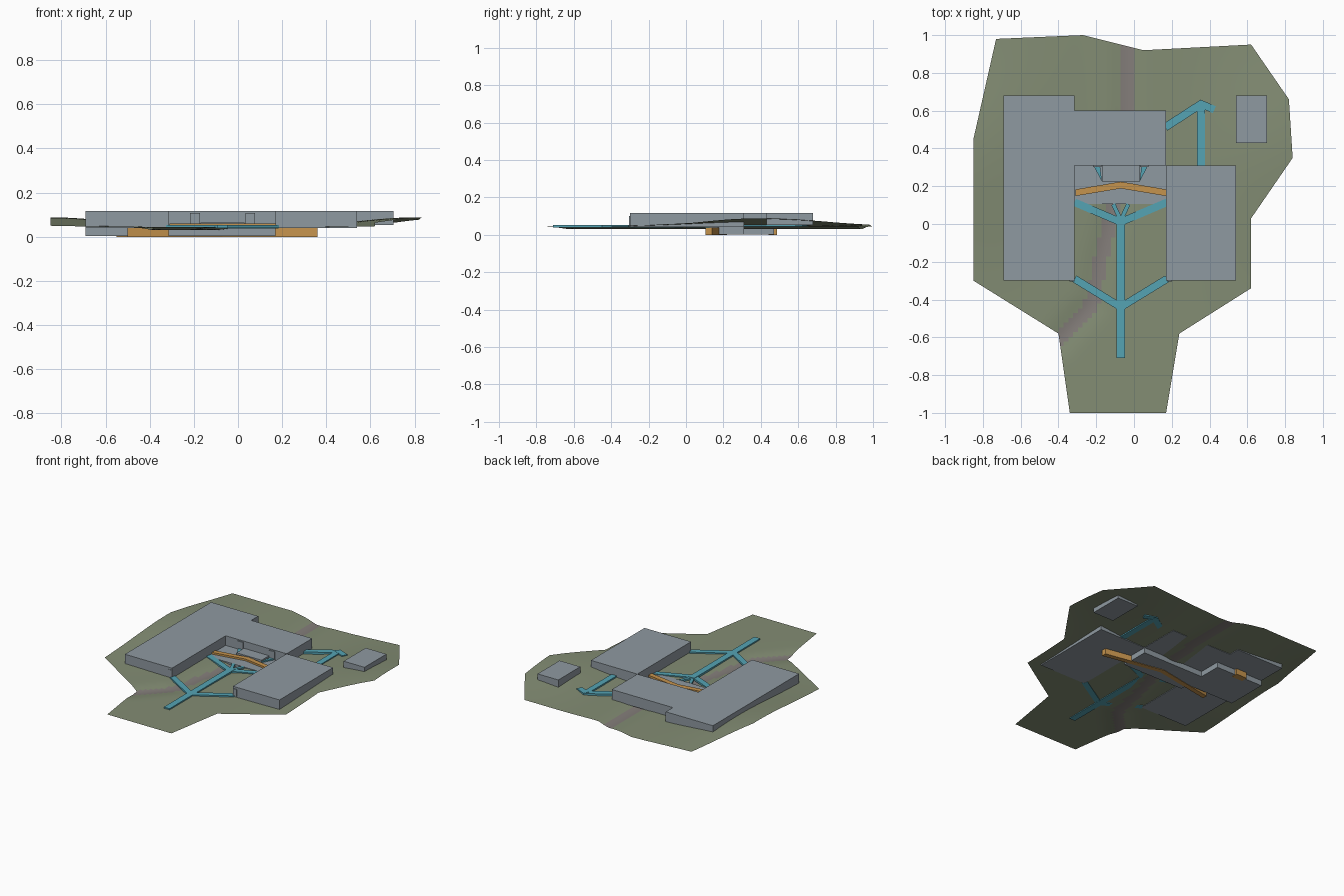
import bpy, bmesh, math
from mathutils import Vector

if "Cube" in bpy.data.objects:
    bpy.data.objects.remove(bpy.data.objects["Cube"])


def material(name, rgb):
    m = bpy.data.materials.new(name)
    m.diffuse_color = (*rgb, 1)
    m.use_nodes = True
    m.node_tree.nodes["Principled BSDF"].inputs["Base Color"].default_value = m.diffuse_color
    return m


GRASS = material("grass green", (0.227, 0.266, 0.174))
STREAM = material("stream brown grey", (0.23, 0.208, 0.195))
GREY = material("building grey", (0.275, 0.32, 0.355))
BLUE = material("path blue", (0.09, 0.366, 0.456))
ORANGE = material("corridor orange", (0.558, 0.292, 0.074))


def finish(bm, name, mats):
    me = bpy.data.meshes.new(name)
    bm.to_mesh(me)
    bm.free()
    for m in mats:
        me.materials.append(m)
    ob = bpy.data.objects.new(name, me)
    bpy.context.collection.objects.link(ob)
    return ob


def prism(name, pts, z0, z1, mat):
    """Flat polygon raised from z0 to z1."""
    bm = bmesh.new()
    face = bm.faces.new([bm.verts.new((x, y, z0)) for x, y in pts])
    ext = bmesh.ops.extrude_face_region(bm, geom=[face])
    verts = [v for v in ext["geom"] if isinstance(v, bmesh.types.BMVert)]
    bmesh.ops.translate(bm, verts=verts, vec=(0, 0, z1 - z0))
    bmesh.ops.recalc_face_normals(bm, faces=bm.faces)
    return finish(bm, name, [mat])


def box(name, x0, x1, y0, y1, z0, z1, mat):
    return prism(name, [(x0, y0), (x1, y0), (x1, y1), (x0, y1)], z0, z1, mat)


def strip(name, a, b, width, z0, z1, mat):
    """Straight walkway from a to b."""
    a, b = Vector(a), Vector(b)
    d = (b - a).normalized() * width / 2
    n = Vector((-d.y, d.x))
    return prism(name, [a - n, b - n, b + n, a + n], z0, z1, mat)


# Terrain sheet with raised flanks and a shallow stream bed
STREAM_LINE = [Vector(p) for p in [(-0.035, 1.0), (-0.035, 0.6), (-0.1, 0.1),
                                   (-0.18, -0.2), (-0.22, -0.42), (-0.40, -0.62)]]
OUTLINE = [(-0.34, -1), (0.17, -1), (0.24, -0.58), (0.62, -0.34), (0.62, 0.03),
           (0.84, 0.35), (0.82, 0.66), (0.62, 0.95), (0.05, 0.92), (-0.27, 1),
           (-0.73, 0.98), (-0.85, 0.45), (-0.85, -0.3), (-0.4, -0.58)]


def stream_distance(p):
    best = 9
    for a, b in zip(STREAM_LINE, STREAM_LINE[1:]):
        t = max(0, min(1, (p - a).dot(b - a) / (b - a).length_squared))
        best = min(best, (p - a.lerp(b, t)).length)
    return best


def ground(x, y):
    t = max(0, min(1, (abs(x + 0.02) - 0.22) / 0.6))
    hill = 0.044 * t * t * (3 - 2 * t) * math.exp(-((y - 0.4) / 0.5) ** 2)
    return 0.044 + hill - 0.013 * math.exp(-(stream_distance(Vector((x, y))) / 0.07) ** 2)


bm = bmesh.new()
bm.faces.new([bm.verts.new((x, y, 0)) for x, y in OUTLINE])
for axis, count in (((1, 0, 0), 34), ((0, 1, 0), 40)):
    for i in range(-count, count + 1):
        co = Vector(axis) * (i * 0.025 + 0.003)
        bmesh.ops.bisect_plane(bm, geom=bm.verts[:] + bm.edges[:] + bm.faces[:],
                               plane_co=co, plane_no=axis)
for f in bm.faces:
    f.material_index = int(stream_distance(f.calc_center_median().xy) < 0.037)
    f.smooth = True
for v in bm.verts:
    v.co.z = ground(v.co.x, v.co.y)
bmesh.ops.recalc_face_normals(bm, faces=bm.faces)
if sum(f.normal.z for f in bm.faces) < 0:
    bmesh.ops.reverse_faces(bm, faces=bm.faces)
finish(bm, "terrain", [GRASS, STREAM])

# Main flat-roofed blocks
prism("left_and_rear_block", [(-0.69, -0.3), (-0.315, -0.3), (-0.315, 0.31), (0.17, 0.31),
                              (0.17, 0.6), (-0.315, 0.6), (-0.315, 0.68), (-0.69, 0.68)],
      0.041, 0.116, GREY)
box("right_block", 0.17, 0.54, -0.3, 0.31, 0.041, 0.116, GREY)
box("outbuilding", 0.54, 0.705, 0.43, 0.68, 0.053, 0.116, GREY)

# Lower storey below the courtyard and left block
prism("lower_storey", [(0.17, 0.105), (0.17, 0.31), (-0.315, 0.31), (-0.315, 0.47),
                       (-0.69, 0.47), (-0.69, 0.17), (-0.315, 0.17), (-0.315, 0.105)],
      0.003, 0.047, GREY)
box("lower_entrance", -0.55, -0.465, 0.44, 0.487, 0, 0.042, ORANGE)

# Bent corridor crossing the courtyard and running under both wings
C = -0.07
prism("lower_corridor", [(C - 0.43, 0.105), (C, 0.185), (C + 0.43, 0.105),
                         (C + 0.43, 0.14), (C, 0.22), (C - 0.43, 0.14)], 0, 0.04, ORANGE)
prism("courtyard_corridor", [(C - 0.24, 0.148), (C, 0.188), (C + 0.24, 0.148),
                             (C + 0.24, 0.183), (C, 0.224), (C - 0.24, 0.183)],
      0.04, 0.06, ORANGE)
box("courtyard_room", C - 0.1, C + 0.1, 0.225, 0.31, 0.047, 0.065, GREY)

# Mirrored courtyard and front walkways
for s, side in ((-1, "left"), (1, "right")):
    strip("front_branch_" + side, (C, -0.44), (C + s * 0.245, -0.29), 0.04, 0.04, 0.053, BLUE)
    strip("court_branch_" + side, (C, 0.01), (C + s * 0.245, 0.115), 0.04, 0.038, 0.051, BLUE)
    strip("inner_branch_" + side, (C, 0.02), (C + s * 0.04, 0.105), 0.022, 0.038, 0.05, BLUE)
    prism("court_ramp_" + side, [(C + s * 0.1, 0.225), (C + s * 0.11, 0.31),
                                 (C + s * 0.145, 0.31)], 0.046, 0.056, BLUE)
    box("court_door_" + side, C + s * 0.125 - 0.022, C + s * 0.125 + 0.022,
        0.303, 0.312, 0.05, 0.108, GREY)
    box("front_door_" + side, C + s * 0.258 - 0.014, C + s * 0.258 + 0.014,
        -0.304, -0.298, 0.05, 0.102, GREY)

# Main path and rear walkways to the outbuilding side
strip("main_path", (C, -0.71), (C, 0.04), 0.046, 0.039, 0.053, BLUE)
strip("rear_path", (0.355, 0.30), (0.355, 0.62), 0.042, 0.045, 0.06, BLUE)
strip("rear_branch_left", (0.165, 0.512), (0.36, 0.638), 0.042, 0.045, 0.06, BLUE)
strip("rear_branch_right", (0.345, 0.64), (0.425, 0.605), 0.04, 0.047, 0.062, BLUE)
